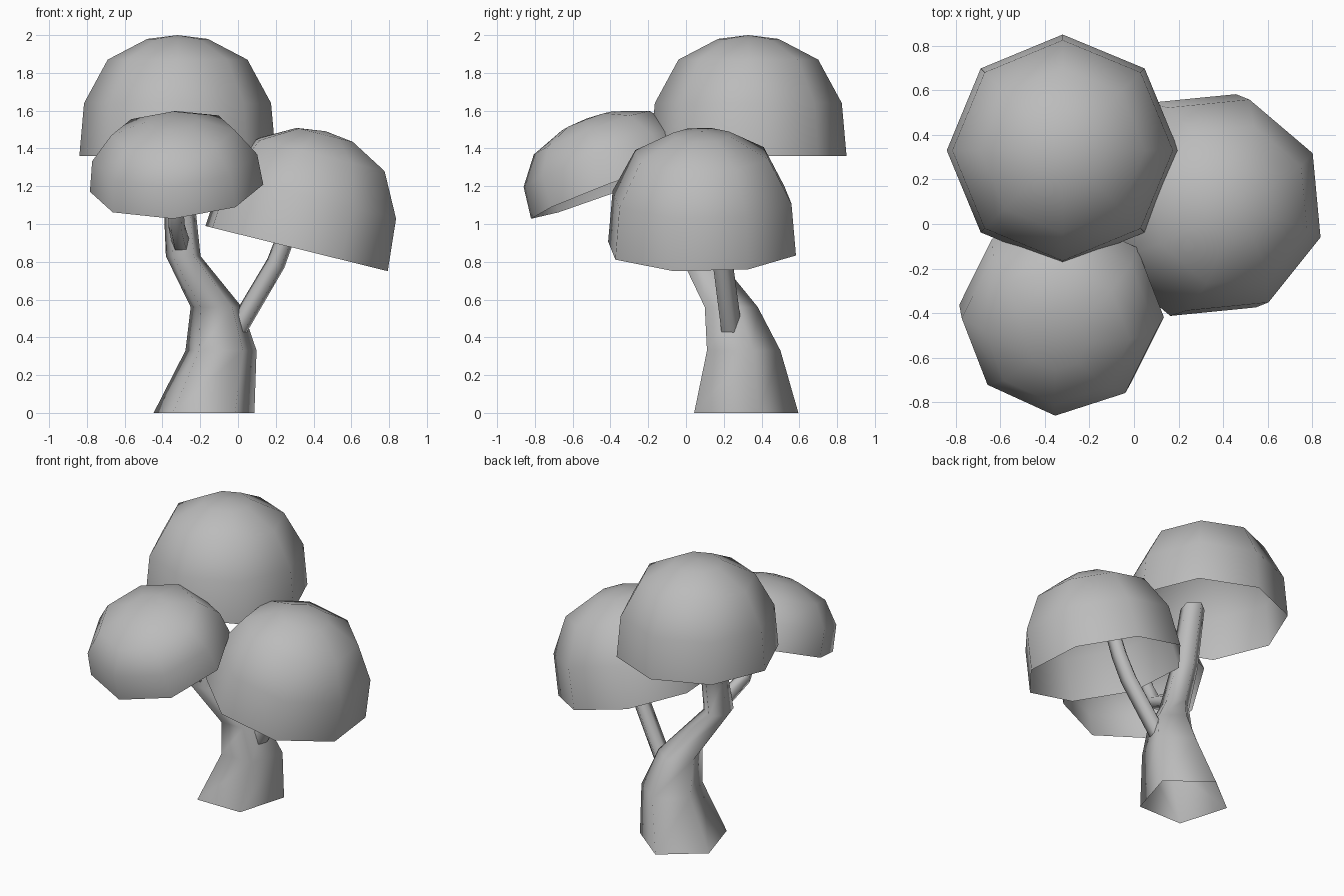
import bpy, bmesh
from math import cos, sin, pi, radians
from mathutils import Vector, Matrix

cube = bpy.data.objects.get("Cube")
if cube:
    bpy.data.objects.remove(cube, do_unlink=True)

grey = bpy.data.materials.new("plain_grey")
grey.use_nodes = True
colour = (0.5, 0.5, 0.5, 1)
grey.diffuse_color = colour
grey.node_tree.nodes["Principled BSDF"].inputs["Base Color"].default_value = colour


def finish(name, bm):
    mesh = bpy.data.meshes.new(name)
    bm.to_mesh(mesh)
    bm.free()
    for face in mesh.polygons:
        face.use_smooth = True
    mesh.materials.append(grey)
    obj = bpy.data.objects.new(name, mesh)
    bpy.context.collection.objects.link(obj)
    return obj


def bridge(bm, rings):
    """Skin neighbouring rings with outward quads."""
    for low, high in zip(rings, rings[1:]):
        n = len(low)
        for i in range(n):
            j = (i + 1) % n
            bm.faces.new((low[i], low[j], high[j], high[i]))


# Dome profile: radius and height of each ring, open underneath
DOME = [(0.52, 0), (0.495, 0.28), (0.37, 0.51), (0.16, 0.62)]
DOME_TOP = 0.64


def canopy(name, centre, axis, spin, width=1, height=1):
    bm = bmesh.new()
    rings = []
    for r, z in DOME:
        angles = [radians(spin) + i * pi / 4 for i in range(8)]
        rings.append([bm.verts.new((r * width * cos(a), r * width * sin(a), z * height))
                      for a in angles])
    bridge(bm, rings)
    tip = bm.verts.new((0, 0, DOME_TOP * height))
    last = rings[-1]
    for i in range(8):
        bm.faces.new((last[i], last[(i + 1) % 8], tip))
    tilt = Vector((0, 0, 1)).rotation_difference(Vector(axis)).to_matrix().to_4x4()
    bm.transform(Matrix.Translation(centre) @ tilt)
    return finish(name, bm)


def limb(name, stations, follow=True):
    """Five-sided tapering tube through (x, y, z, radius) stations."""
    bm = bmesh.new()
    points = [Vector(s[:3]) for s in stations]
    rings = []
    for k, (p, s) in enumerate(zip(points, stations)):
        along = points[min(k + 1, len(points) - 1)] - points[max(k - 1, 0)]
        turn = Vector((0, 0, 1)).rotation_difference(along) if follow else Matrix.Identity(3)
        ring = []
        for i in range(5):
            a = radians(18 + 72 * i)
            ring.append(bm.verts.new(p + turn @ Vector((0.92 * s[3] * cos(a), s[3] * sin(a), 0))))
        rings.append(ring)
    bridge(bm, rings)
    return finish(name, bm)


# Foliage domes
canopy("top_canopy", (-0.32, 0.33, 1.36), (0, 0, 1), 0)
canopy("left_canopy", (0.31, 0.085, 0.87), (0.24, 0, 0.97), 28)
canopy("front_canopy", (-0.325, -0.39, 1.19), (-0.06, -0.35, 0.935), -3, 0.885, 0.615)

# Crooked trunk
limb("trunk", [(-0.18, 0.29, 0, 0.305), (-0.09, 0.285, 0.33, 0.215),
               (-0.115, 0.225, 0.56, 0.155), (-0.29, 0.055, 0.83, 0.105),
               (-0.31, 0.13, 1.1, 0.095), (-0.32, 0.2, 1.5, 0.085)], follow=False)

# Side branches
limb("left_branch", [(0.0, 0.235, 0.45, 0.06), (0.2, 0.19, 0.79, 0.058),
                     (0.26, 0.17, 0.95, 0.055), (0.32, 0.14, 1.2, 0.05)])
limb("front_branch", [(-0.3, 0.05, 0.88, 0.055), (-0.325, -0.18, 0.98, 0.05),
                      (-0.33, -0.25, 1.1, 0.045), (-0.33, -0.33, 1.35, 0.04)])
